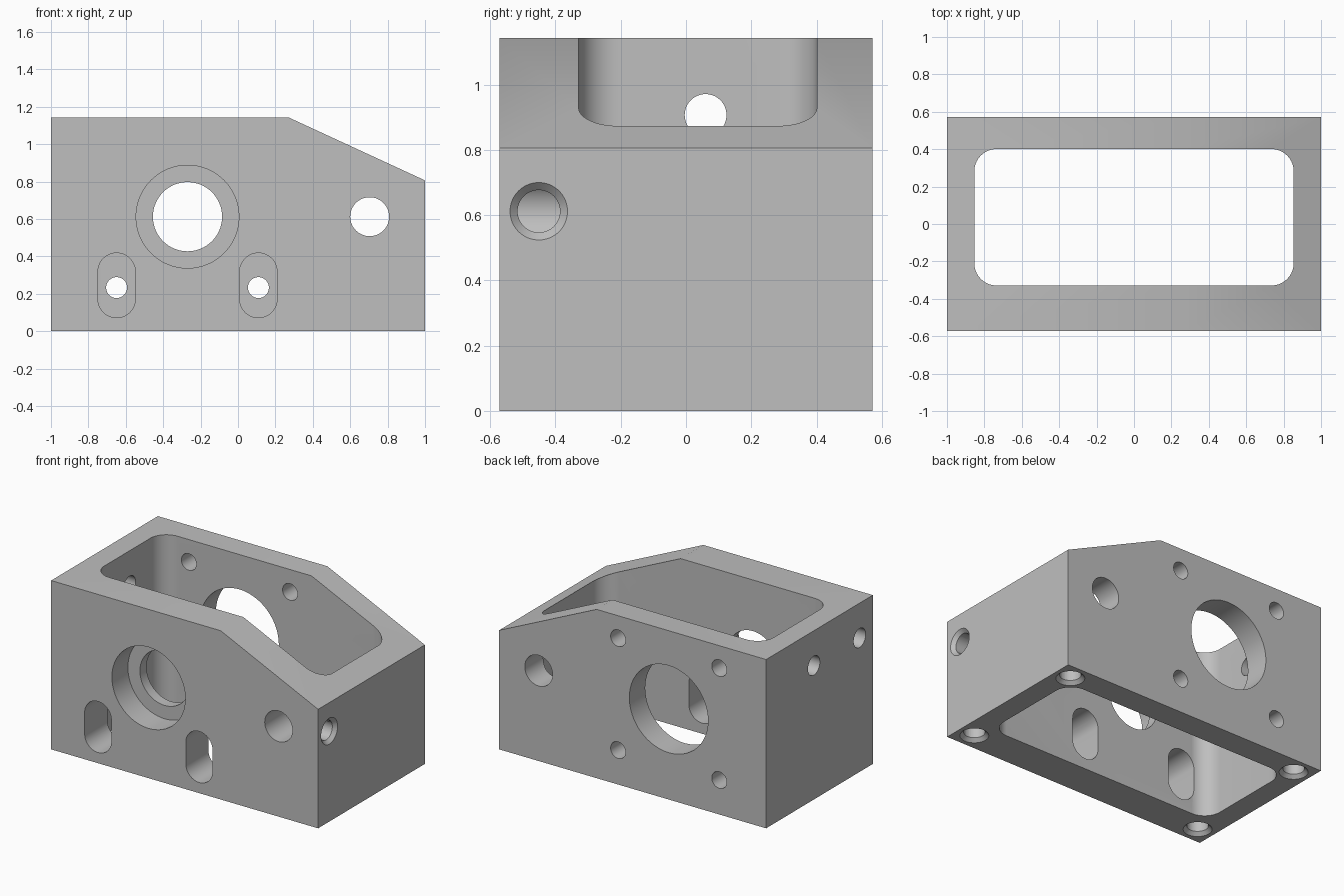
import bpy, bmesh
from math import pi, sin, cos, radians
from mathutils import Matrix, Vector

cube = bpy.data.objects.get("Cube")
if cube:
    bpy.data.objects.remove(cube, do_unlink=True)

W, D, H = 1.0, 0.571, 1.143           # half width, half depth, height
AXES = {"x": Vector((1, 0, 0)), "y": Vector((0, 1, 0)), "z": Vector((0, 0, 1))}

grey = bpy.data.materials.new("machined grey")
grey.use_nodes = True
grey.diffuse_color = (0.52, 0.52, 0.52, 1)
grey.node_tree.nodes["Principled BSDF"].inputs["Base Color"].default_value = (0.52, 0.52, 0.52, 1)


def make_object(name, bm):
    bmesh.ops.recalc_face_normals(bm, faces=bm.faces[:])
    mesh = bpy.data.meshes.new(name)
    bm.to_mesh(mesh)
    bm.free()
    mesh.materials.append(grey)
    obj = bpy.data.objects.new(name, mesh)
    bpy.context.scene.collection.objects.link(obj)
    return obj


def prism(name, outline, axis, start, end):
    """Extrude a 2D outline along y (outline in x, z) or z (outline in x, y)."""
    bm = bmesh.new()
    if axis == "y":
        verts = [bm.verts.new((u, start, v)) for u, v in outline]
    else:
        verts = [bm.verts.new((u, v, start)) for u, v in outline]
    face = bm.faces.new(verts)
    ext = bmesh.ops.extrude_face_region(bm, geom=[face])["geom"]
    moved = [g for g in ext if isinstance(g, bmesh.types.BMVert)]
    bmesh.ops.translate(bm, verts=moved, vec=AXES[axis] * (end - start))
    return make_object(name, bm)


def rounded(cx, cy, hw, hh, r, steps=14):
    """Rounded rectangle outline; r equal to hw gives a slot."""
    pts = []
    for q, (sx, sy) in enumerate([(1, 1), (-1, 1), (-1, -1), (1, -1)]):
        for i in range(steps + 1):
            a = (q + i / steps) * pi / 2
            p = (round(cx + sx * (hw - r) + r * cos(a), 5),
                 round(cy + sy * (hh - r) + r * sin(a), 5))
            if p not in pts:
                pts.append(p)
    return pts


cutters = []


def drill(start, axis, length, r1, r2=None, segs=64):
    """Cylinder or cone cutter from start along a signed axis."""
    direction = AXES[axis] * (1 if length > 0 else -1)
    rot = direction.to_track_quat("Z", "Y").to_matrix().to_4x4()
    mid = Vector(start) + AXES[axis] * length / 2
    bm = bmesh.new()
    bmesh.ops.create_cone(bm, cap_ends=True, segments=segs, radius1=r1,
                          radius2=r1 if r2 is None else r2, depth=abs(length),
                          matrix=Matrix.Translation(mid) @ rot)
    cutters.append(make_object("drill_cutter", bm))


# Block with sloped right shoulder
housing = prism("housing_block",
                [(-W, 0), (W, 0), (W, 0.806), (0.27, H), (-W, H)], "y", -D, D)

# Open rectangular cavity
cutters.append(prism("cavity_cutter", rounded(0, 0.036, 0.854, 0.365, 0.12), "z", -0.2, 1.4))

# Main bore: stepped in the front wall, plain in the back wall
BX, BZ = -0.27, 0.612
drill((BX, -0.7, BZ), "y", 0.30, 0.275)
drill((BX, -0.5, BZ), "y", 0.30, 0.185)
drill((BX, 0.3, BZ), "y", 0.40, 0.295)

# Cross hole through both walls
drill((0.704, -0.7, BZ), "y", 1.4, 0.104)

# Front slots and the four back bolt holes
for side in (-1, 1):
    x = BX + side * 0.379
    cutters.append(prism("slot_cutter", rounded(x, 0.245, 0.1, 0.173, 0.1), "y", -0.7, -0.2))
    for up in (-1, 1):
        drill((x, 0.3, BZ + up * 0.379), "y", 0.4, 0.056)

# Countersunk port in the right end, meeting the cross hole
drill((1.1, -0.451, BZ), "x", -0.39, 0.065)
drill((1.01, -0.451, BZ), "x", -0.04, 0.098, 0.058)

# Left end: one hole into the cavity, one blind hole in the front wall
drill((-1.1, 0.06, 0.907), "x", 0.4, 0.064)
drill((-1.1, -0.43, 0.907), "x", 0.4, 0.064)

# Countersunk mounting holes in the base corners
for sx in (-1, 1):
    for sy in (-1, 1):
        drill((sx * 0.884, sy * 0.453, -0.1), "z", 0.45, 0.065)
        drill((sx * 0.884, sy * 0.453, -0.01), "z", 0.04, 0.098, 0.058)

# Cut everything and remove the cutters
bpy.ops.object.select_all(action="DESELECT")
housing.select_set(True)
bpy.context.view_layer.objects.active = housing
for cutter in cutters:
    cutter.hide_render = True
    mod = housing.modifiers.new("cut", "BOOLEAN")
    mod.operation = "DIFFERENCE"
    mod.solver = "EXACT"
    mod.object = cutter
    bpy.ops.object.modifier_apply(modifier=mod.name)
for cutter in cutters:
    bpy.data.objects.remove(cutter, do_unlink=True)

bpy.ops.object.shade_smooth_by_angle(angle=radians(30))
